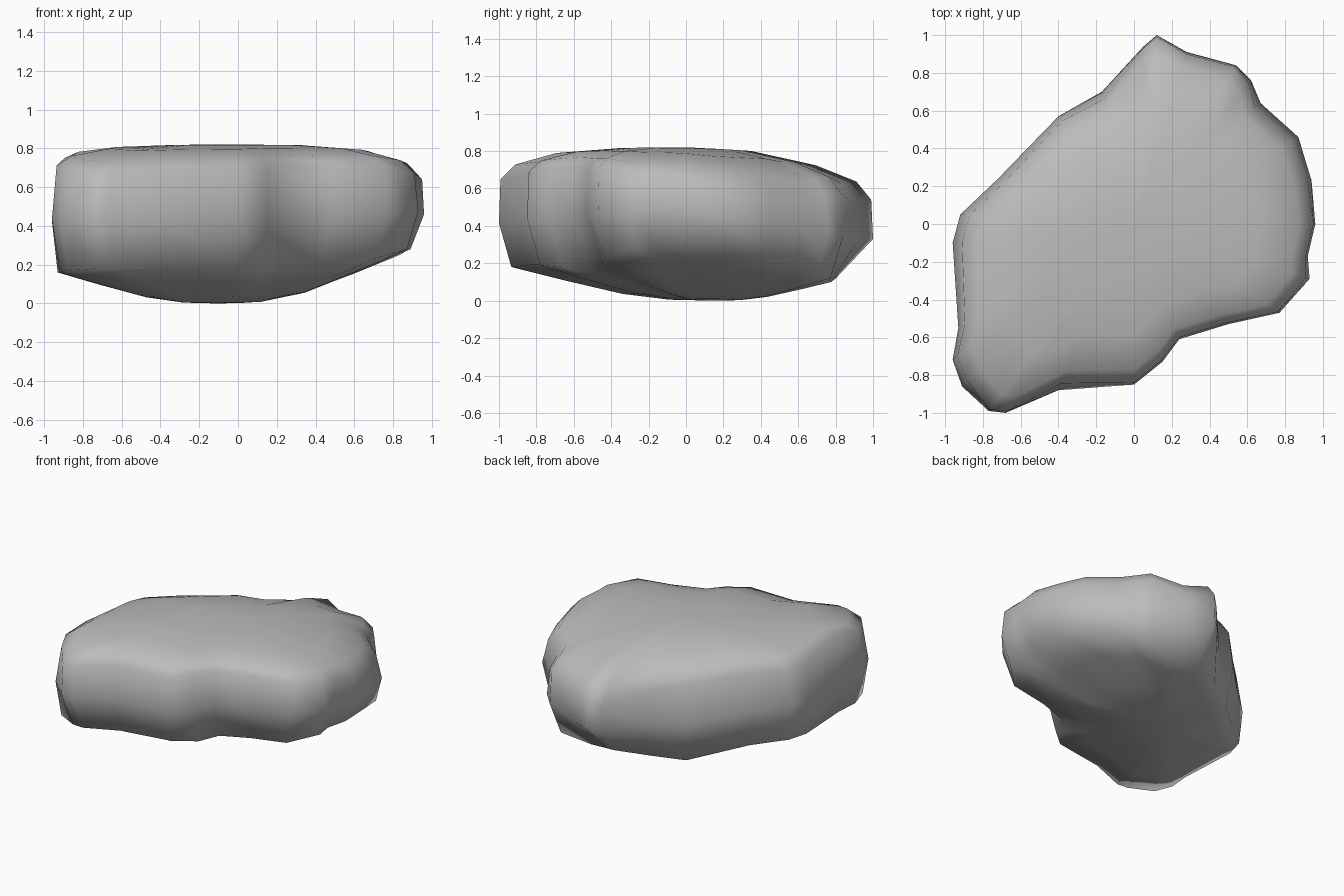
import bpy
import bmesh
from mathutils import Vector

# Remove the default cube only
default_cube = bpy.data.objects.get("Cube")
if default_cube:
    bpy.data.objects.remove(default_cube, do_unlink=True)

CROWN = Vector((0, 0, .82))
BASE = Vector((-.1, .15, 0))


def make_material(name, colour):
    material = bpy.data.materials.new(name)
    material.use_nodes = True
    material.diffuse_color = colour
    shader = material.node_tree.nodes["Principled BSDF"]
    shader.inputs["Base Color"].default_value = colour
    shader.inputs["Roughness"].default_value = 0.9
    return material


# Plan outline: x, y, wall foot height, wall shoulder height, outward lean of the wall
outline = [
    (.12, 1, .12, .54, .16), (.28, .91, .1, .52, .1), (.54, .84, .12, .57, .04),
    (.62, .76, .18, .56, .02), (.67, .64, .2, .6, 0), (.87, .46, .25, .6, 0),
    (.94, .23, .28, .6, .02), (.96, 0, .28, .64, .03), (.92, -.17, .28, .67, .03),
    (.93, -.29, .28, .67, .02), (.77, -.47, .23, .71, .04), (.5, -.53, .2, .71, .07),
    (.24, -.61, .18, .72, .07), (.15, -.73, .18, .71, .03), (0, -.85, .19, .69, .03),
    (-.4, -.88, .19, .68, 0), (-.68, -1, .18, .65, .04), (-.77, -.99, .18, .65, .04),
    (-.91, -.86, .17, .68, 0), (-.96, -.72, .16, .71, .01), (-.93, -.55, .15, .75, 0),
    (-.96, -.1, .16, .69, -.01), (-.92, .05, .16, .67, -.01), (-.72, .24, .13, .67, 0),
    (-.4, .57, .05, .62, .01), (-.17, .7, .08, .57, 0), (.05, .94, .12, .49, .1),
]


def inset(x, y, amount):
    point = Vector((x, y))
    return point * (1 - amount / point.length)


def wall_rings():
    """Foot, middle and shoulder rings of the side wall."""
    foot, middle, shoulder = [], [], []
    for x, y, low, high, lean in outline:
        foot.append(Vector((*inset(x, y, max(.01, .04 + lean)), low)))
        middle.append(Vector((x, y, (low + high) / 2)))
        shoulder.append(Vector((*inset(x, y, max(.01, .04 - lean)), high)))
    return foot, middle, shoulder


def cap_ring(edge, scale, blend, target, back_slope=0):
    """Shrink a ring towards a target point, with a gentler rise at the back."""
    ring = []
    for point in edge:
        moved = target.lerp(point, scale)
        rise = blend * (1 - back_slope * max(0, point.y))
        moved.z = point.z + (target.z - point.z) * rise
        ring.append(moved)
    return ring


def loft(bm, rings):
    loops = [[bm.verts.new(co) for co in ring] for ring in rings]
    for lower, upper in zip(loops, loops[1:]):
        for i in range(len(lower)):
            j = (i + 1) % len(lower)
            bm.faces.new((lower[i], lower[j], upper[j], upper[i]))
    return loops


def close_cap(bm, loop, peak):
    centre = bm.verts.new(peak)
    for i, vert in enumerate(loop):
        bm.faces.new((vert, loop[(i + 1) % len(loop)], centre))


# Boulder: rounded underside, steep wall and a domed top falling to the back
foot, middle, shoulder = wall_rings()
rings = [cap_ring(foot, s, b, BASE) for s, b in ((.22, .97), (.45, .8), (.75, .38))]
rings += [foot, middle, shoulder]
rings += [cap_ring(shoulder, s, b, CROWN, slope)
          for s, b, slope in ((.92, .46, .25), (.7, .82, .2), (.35, .98, .05))]

bm = bmesh.new()
loops = loft(bm, rings)
close_cap(bm, loops[0], BASE)
close_cap(bm, loops[-1], CROWN)
bmesh.ops.recalc_face_normals(bm, faces=bm.faces)

mesh = bpy.data.meshes.new("boulder")
bm.to_mesh(mesh)
bm.free()
mesh.materials.append(make_material("stone grey", (.5, .5, .5, 1)))
for polygon in mesh.polygons:
    polygon.use_smooth = True

boulder = bpy.data.objects.new("boulder", mesh)
bpy.context.collection.objects.link(boulder)
